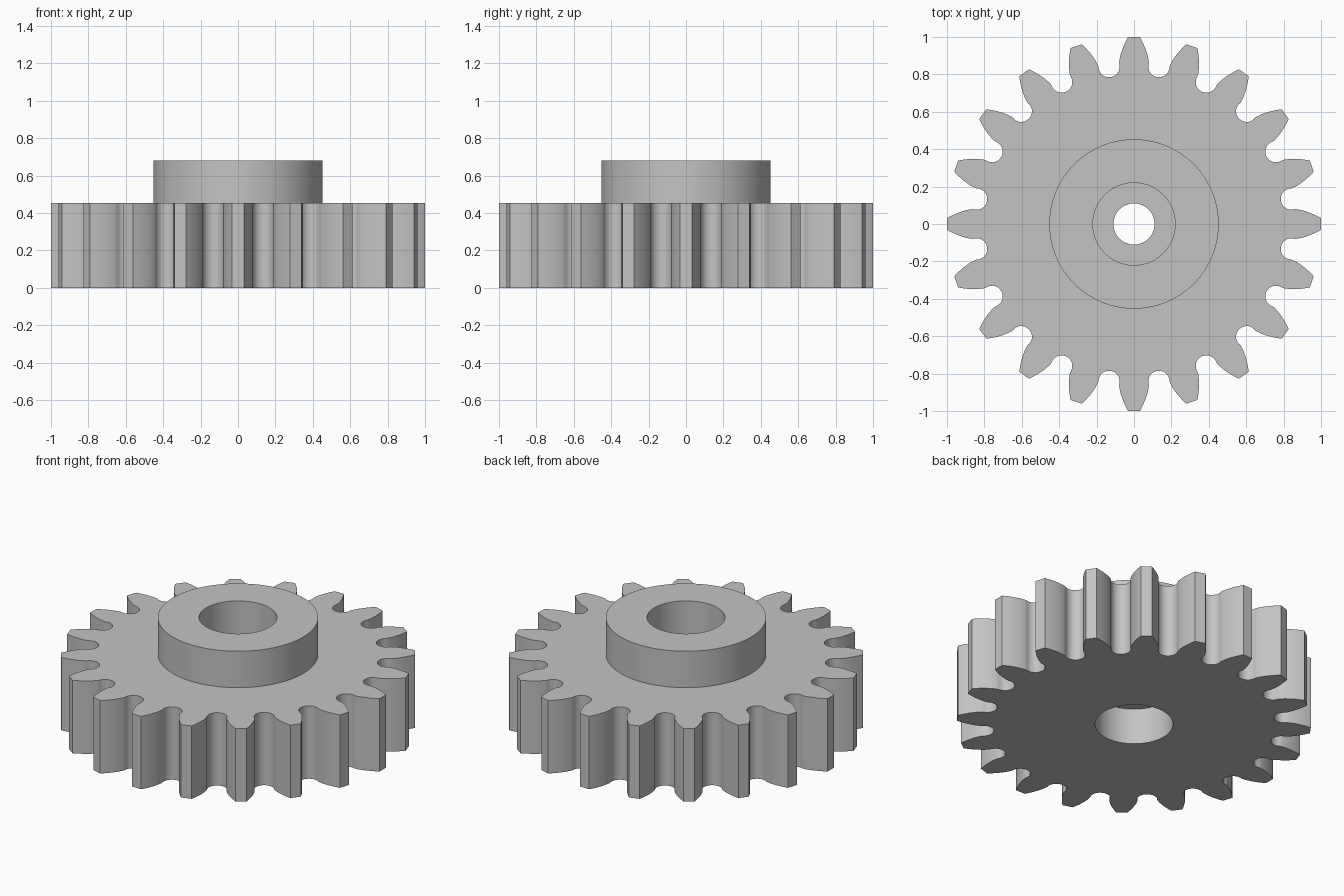
import bpy, bmesh, math

TEETH = 20
PITCH = math.tau / TEETH
MODULE = 2 / (TEETH + 2)
PITCH_R = MODULE * TEETH / 2
PRESSURE = math.radians(20)
BASE_R = PITCH_R * math.cos(PRESSURE)
GEAR_H = 5 * MODULE
HUB_H = 7.5 * MODULE
HUB_R, BORE_R, HOLE_R = 0.453, 0.22, 0.11
WEB_LOW, WEB_HIGH = 0.225, 0.34
SEGMENTS = 96

if "Cube" in bpy.data.objects:
    bpy.data.objects.remove(bpy.data.objects["Cube"])


def polar(r, a):
    return (r * math.cos(a), r * math.sin(a))


def inv(a):
    return math.tan(a) - a


def half_angle(r):
    """Half of the angular tooth thickness at radius r on the involute."""
    return PITCH / 4 + inv(PRESSURE) - inv(math.acos(BASE_R / r))


def gear_outline():
    """Involute flanks joined by round root pockets."""
    radii = [0.868 + (1 - 0.868) * i / 7 for i in range(8)]
    pocket_r, pocket_centre = 0.057, 0.852
    points = []
    for t in range(TEETH):
        mid = t * PITCH
        points += [polar(r, mid - half_angle(r)) for r in radii]
        points += [polar(r, mid + half_angle(r)) for r in reversed(radii)]
        for i in range(15):
            a = math.radians(-100 + 200 * i / 14)
            radial = pocket_centre - pocket_r * math.cos(a)
            side = pocket_r * math.sin(a)
            points.append(polar(math.hypot(radial, side),
                                mid + PITCH / 2 + math.atan2(side, radial)))
    return points


def circle(r):
    return [polar(r, math.tau * i / SEGMENTS) for i in range(SEGMENTS)]


def ring(bm, points, z):
    verts = [bm.verts.new((x, y, z)) for x, y in points]
    edges = [bm.edges.new((v, verts[(i + 1) % len(verts)])) for i, v in enumerate(verts)]
    return verts, edges


def wall(bm, lower, upper):
    a, b = lower[0], upper[0]
    for i in range(len(a)):
        j = (i + 1) % len(a)
        bm.faces.new((a[i], a[j], b[j], b[i]))


def cap(bm, outer, inner):
    bmesh.ops.triangle_fill(bm, edges=outer[1] + inner[1],
                            use_beauty=True, normal=(0, 0, 1))


bm = bmesh.new()

# Toothed rim
teeth_low = ring(bm, gear_outline(), 0)
teeth_high = ring(bm, gear_outline(), GEAR_H)
wall(bm, teeth_low, teeth_high)

# Hub, stepped bore and inner web, as one turned profile
profile = [(HUB_R, GEAR_H), (HUB_R, HUB_H), (BORE_R, HUB_H), (BORE_R, WEB_HIGH),
           (HOLE_R, WEB_HIGH), (HOLE_R, WEB_LOW), (BORE_R, WEB_LOW), (BORE_R, 0)]
rings = [ring(bm, circle(r), z) for r, z in profile]
for a, b in zip(rings, rings[1:]):
    wall(bm, a, b)

# Flat gear faces
cap(bm, teeth_high, rings[0])
cap(bm, teeth_low, rings[-1])
bmesh.ops.recalc_face_normals(bm, faces=bm.faces[:])

mesh = bpy.data.meshes.new("spur_gear")
bm.to_mesh(mesh)
bm.free()
gear = bpy.data.objects.new("spur_gear", mesh)
bpy.context.collection.objects.link(gear)

# Plain grey material
grey = bpy.data.materials.new("light_grey")
grey.use_nodes = True
colour = (0.55, 0.55, 0.55, 1)
grey.diffuse_color = colour
grey.node_tree.nodes["Principled BSDF"].inputs["Base Color"].default_value = colour
mesh.materials.append(grey)

bpy.ops.object.select_all(action="DESELECT")
gear.select_set(True)
bpy.context.view_layer.objects.active = gear
bpy.ops.object.shade_smooth_by_angle(angle=math.radians(30))
